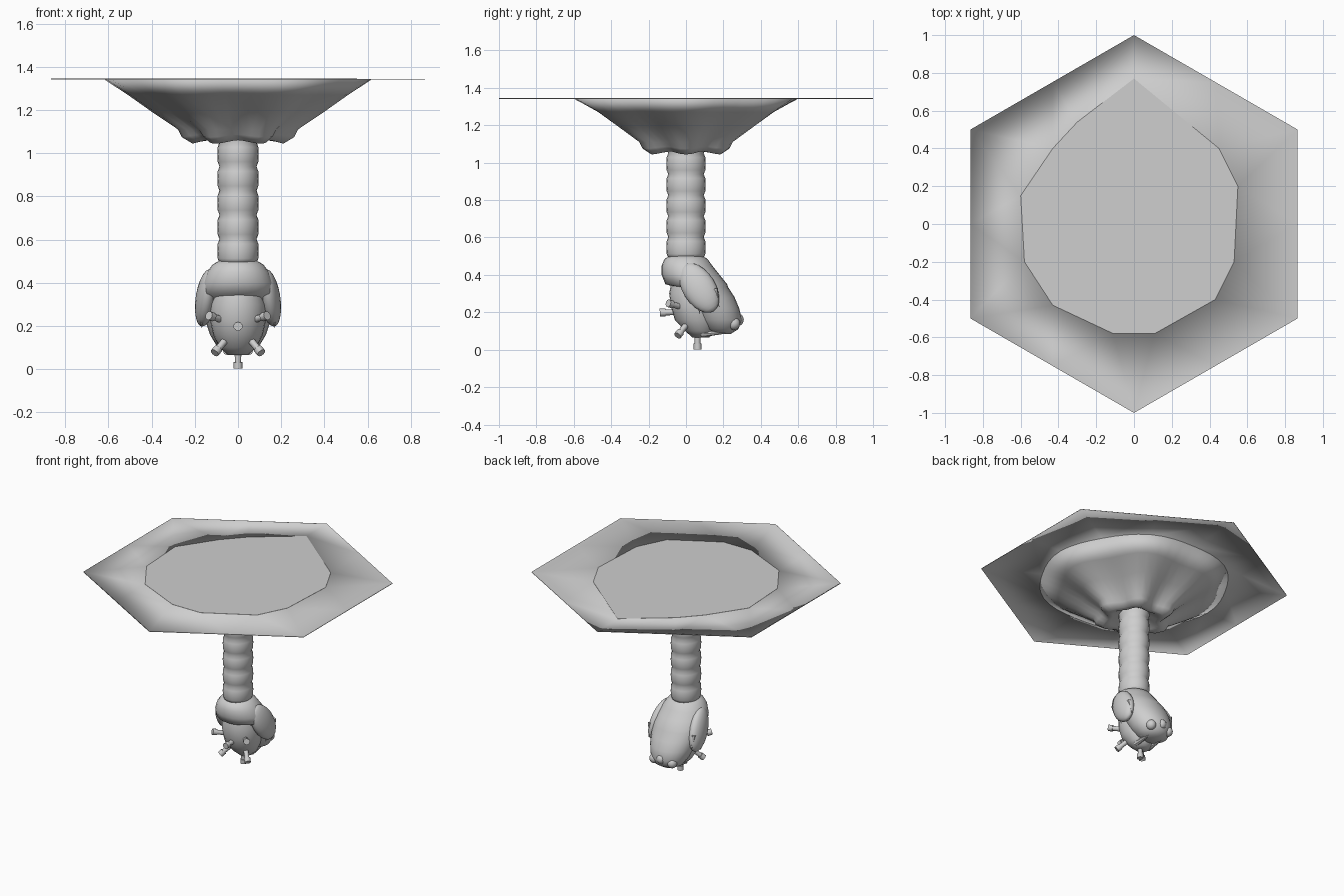
import bpy, bmesh, math
from mathutils import Vector, Matrix

if "Cube" in bpy.data.objects:
    bpy.data.objects.remove(bpy.data.objects["Cube"])

grey = bpy.data.materials.new("plain grey")
grey.diffuse_color = (0.62, 0.62, 0.62, 1)
grey.use_nodes = True
grey.node_tree.nodes["Principled BSDF"].inputs["Base Color"].default_value = grey.diffuse_color


def finish(name, bm, angle=None, recalc=True):
    """Turn a bmesh into a named object, optionally smooth shaded."""
    if recalc:
        bmesh.ops.recalc_face_normals(bm, faces=bm.faces)
    mesh = bpy.data.meshes.new(name)
    bm.to_mesh(mesh)
    bm.free()
    mesh.materials.append(grey)
    ob = bpy.data.objects.new(name, mesh)
    bpy.context.collection.objects.link(ob)
    if angle == 180:
        mesh.shade_smooth()
    elif angle:
        bpy.ops.object.select_all(action='DESELECT')
        ob.select_set(True)
        bpy.context.view_layer.objects.active = ob
        bpy.ops.object.shade_smooth_by_angle(angle=math.radians(angle))
    return ob


def loft(bm, rings, caps=True):
    """Bridge a stack of point rings of equal length."""
    loops = [[bm.verts.new(p) for p in ring] for ring in rings]
    n = len(loops[0])
    for a, b in zip(loops, loops[1:]):
        for i in range(n):
            bm.faces.new((a[i], a[(i + 1) % n], b[(i + 1) % n], b[i]))
    if caps:
        bm.faces.new(loops[0])
        bm.faces.new(loops[-1])
    return loops


def ellipse(z, y, rx, ry, n=24):
    return [(rx * math.cos(t), y + ry * math.sin(t), z)
            for t in (2 * math.pi * i / n for i in range(n))]


def flute(z, r, wave, n=48, dip=0.0):
    """Ring with six soft lobes."""
    pts = []
    for i in range(n):
        t = 2 * math.pi * i / n
        c = math.cos(6 * t)
        q = r + wave * c
        pts.append((q * math.cos(t), q * math.sin(t), z - dip * c))
    return pts


def hexagon(z):
    """Six corners and six edge midpoints, starting at the back corner."""
    pts = []
    for k in range(12):
        t = math.pi / 2 + k * math.pi / 6
        r = 1.0 if k % 2 == 0 else math.sqrt(3) / 2
        pts.append((r * math.cos(t), r * math.sin(t), z))
    return pts


def ball(bm, centre, size, rot=None, seg=16):
    m = Matrix.Translation(centre)
    if rot:
        m = m @ rot
    bmesh.ops.create_uvsphere(bm, u_segments=seg, v_segments=seg // 2 + 2, radius=1,
                              matrix=m @ Matrix.Diagonal((*size, 1)))


def rod(bm, a, b, r1, r2, seg=10):
    a, b = Vector(a), Vector(b)
    d = b - a
    m = Matrix.Translation((a + b) / 2) @ d.to_track_quat('Z', 'Y').to_matrix().to_4x4()
    bmesh.ops.create_cone(bm, cap_ends=True, segments=seg, radius1=r1, radius2=r2,
                          depth=d.length, matrix=m)


# central panel on top, with an uneven outline
outline = [(0, .77), (-.3, .54), (-.43, .4), (-.6, .15), (-.58, -.2), (-.43, -.43),
           (-.11, -.58), (.11, -.58), (.43, -.4), (.53, -.2), (.55, .2), (.45, .4)]
bm = bmesh.new()
bm.faces.new([bm.verts.new((x, y, 1.3455)) for x, y in outline])
finish("centre_panel", bm, recalc=False)

# hexagonal rim rising a hair to the panel, with a tiny lip along the left sides
bm = bmesh.new()
loops = loft(bm, [hexagon(1.3435), [(x, y, 1.3435) for x, y in outline],
                  [(x, y, 1.3455) for x, y in outline]], caps=False)
base = loops[0]
lip = [bm.verts.new(p) for p in hexagon(1.3455)[:7]]
for i in range(6):
    bm.faces.new((base[i], lip[i], lip[i + 1], base[i + 1]))
finish("hexagon_rim", bm, 180, recalc=False)

# underside of the rim, lipped at both edges
bm = bmesh.new()
inner = [[(0.6 * math.cos(t), 0.6 * math.sin(t), z)
          for t in (math.pi / 2 + k * math.pi / 6 for k in range(12))] for z in (1.3405, 1.3425)]
loft(bm, [inner[0], inner[1], hexagon(1.3425), hexagon(1.3405)], caps=False)
finish("rim_underside", bm, 180, recalc=False)

# fluted cup under the rim, with a wavy lip folding in to the stem
bm = bmesh.new()
loft(bm, [flute(1.342, 0.61, 0.01), flute(1.27, 0.485, 0.025), flute(1.19, 0.365, 0.032),
          flute(1.11, 0.25, 0.028), flute(1.08, 0.23, 0.03, dip=0.006),
          flute(1.052, 0.19, 0.02, dip=0.008), flute(1.06, 0.15, 0.012),
          flute(1.10, 0.09, 0.0)])
finish("fluted_cup", bm, 180)

# ribbed stem
bm = bmesh.new()
rings = []
for k in range(6):
    z = 0.49 + 0.112 * k
    for dz, r in ((0.0, 0.086), (0.022, 0.094), (0.056, 0.096), (0.09, 0.094)):
        rings.append(ellipse(z + dz, 0, r, r * 1.1))
loft(bm, rings)
finish("ribbed_stem", bm, 180)

# hood leaning backwards, kept above and behind the face
bm = bmesh.new()
loft(bm, [ellipse(*s) for s in (
    (0.085, 0.19, 0.05, 0.05), (0.11, 0.19, 0.10, 0.09), (0.16, 0.175, 0.13, 0.125),
    (0.22, 0.15, 0.15, 0.135), (0.28, 0.12, 0.16, 0.14), (0.335, 0.085, 0.165, 0.14),
    (0.35, 0.055, 0.172, 0.165), (0.40, 0.025, 0.165, 0.155),
    (0.45, 0.005, 0.143, 0.135), (0.485, 0.0, 0.117, 0.115), (0.503, 0.0, 0.085, 0.085))])
finish("hood", bm, 60)

# face tapering downwards under the hood
bm = bmesh.new()
loft(bm, [ellipse(*s) for s in (
    (0.065, 0.08, 0.045, 0.045), (0.10, 0.075, 0.085, 0.08), (0.16, 0.06, 0.115, 0.12),
    (0.23, 0.05, 0.13, 0.13), (0.30, 0.05, 0.13, 0.14), (0.35, 0.05, 0.12, 0.13))])
finish("face", bm, 60)

# knobbed studs sticking out of the face
bm = bmesh.new()
core = Vector((0, 0.06, 0.205))
tips = [(0, -0.14, 0.198), (0, 0.062, 0.002)]
for s in (-1, 1):
    tips += [(s * 0.135, -0.095, 0.248), (s * 0.108, -0.045, 0.075)]
for tip in tips:
    tip = Vector(tip)
    d = (tip - core).normalized()
    rod(bm, tip - d * 0.11, tip - d * 0.02, 0.017, 0.015)
    rod(bm, tip - d * 0.03, tip, 0.021, 0.021)
finish("face_studs", bm, 60)

# hanging side flaps with ragged fringe
bm = bmesh.new()
for s in (-1, 1):
    tilt = Matrix.Rotation(math.radians(32), 4, 'X') @ Matrix.Rotation(s * math.radians(-8), 4, 'Y')
    ball(bm, (s * 0.148, 0.07, 0.33), (0.048, 0.088, 0.148), tilt, 20)
    for k in range(7):
        y = 0.055 + 0.017 * k
        z = 0.235 + 0.007 * k
        rod(bm, (s * 0.172, y, z + 0.05), (s * (0.168 - 0.003 * (k % 2)), y + 0.02, z - 0.045),
            0.014, 0.001, 5)
finish("side_flaps", bm, 60)

# curled toes at the lower back
bm = bmesh.new()
for x, y, z in ((-0.07, 0.255, 0.14), (0, 0.275, 0.16), (0.07, 0.255, 0.14)):
    rod(bm, (x * 0.8, y - 0.10, z - 0.01), (x, y, z), 0.035, 0.026, 12)
    ball(bm, (x, y, z), (0.032, 0.034, 0.034))
finish("toes", bm, 40)

# thin claws below the toes
bm = bmesh.new()
for s in (-1, 1):
    rod(bm, (s * 0.05, 0.08, 0.085), (s * 0.05, 0.21, 0.092), 0.02, 0.006, 8)
finish("lower_claws", bm, 40)
